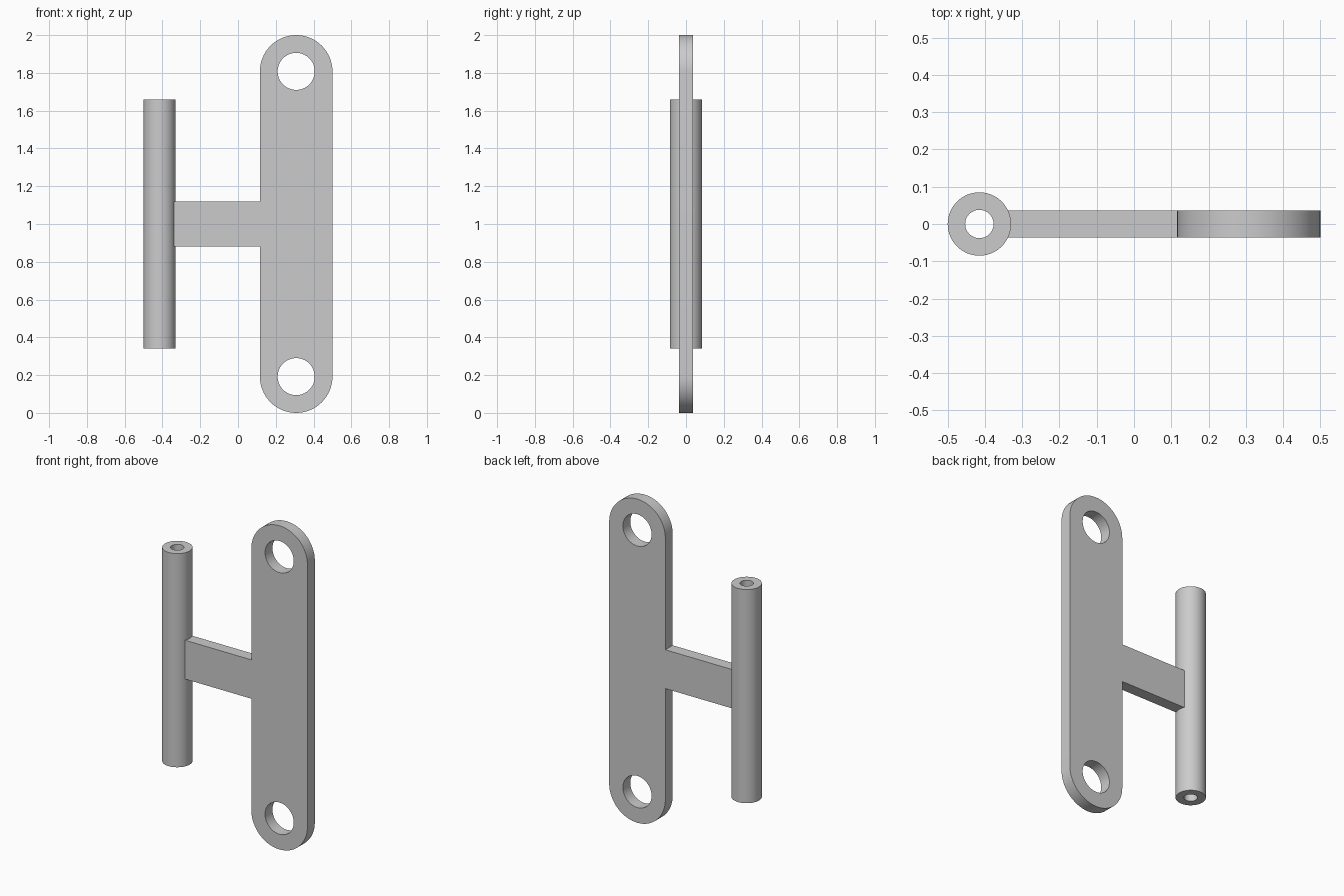
import bpy
import bmesh
from math import cos, sin, pi, radians
from mathutils import Vector

cube = bpy.data.objects.get("Cube")
if cube:
    bpy.data.objects.remove(cube)

# Main dimensions
PLATE_X, PLATE_R, HOLE_R = 0.308, 0.192, 0.098
HALF_THICK = 0.036
ARM_HALF, ARM_END = 0.12, -0.35
TUBE_X, TUBE_R, BORE_R, TUBE_HALF = -0.415, 0.085, 0.038, 0.66
MID_Z = 1.0
EYE_Z = (PLATE_R, 2 - PLATE_R)

grey = bpy.data.materials.new("plain_grey")
grey.use_nodes = True
grey.diffuse_color = (0.6, 0.6, 0.6, 1)
grey.node_tree.nodes["Principled BSDF"].inputs["Base Color"].default_value = grey.diffuse_color


def arc(cx, cy, r, start, end, steps):
    """Points along an arc, both ends included."""
    angles = [start + (end - start) * i / steps for i in range(steps + 1)]
    return [(cx + r * cos(a), cy + r * sin(a)) for a in angles]


def circle(cx, cy, r, steps=64):
    return arc(cx, cy, r, 0, 2 * pi, steps)[:-1]


def extrude_loops(name, loops, to_3d, direction):
    """Fill an outline with holes, then give it thickness."""
    bm = bmesh.new()
    for loop in loops:
        verts = [bm.verts.new(to_3d(u, v)) for u, v in loop]
        for a, b in zip(verts, verts[1:] + verts[:1]):
            bm.edges.new((a, b))
    bmesh.ops.triangle_fill(bm, edges=bm.edges[:], use_beauty=True)
    extruded = bmesh.ops.extrude_face_region(bm, geom=bm.faces[:], use_keep_orig=True)
    moved = [g for g in extruded["geom"] if isinstance(g, bmesh.types.BMVert)]
    bmesh.ops.translate(bm, verts=moved, vec=Vector(direction))
    bmesh.ops.recalc_face_normals(bm, faces=bm.faces[:])
    mesh = bpy.data.meshes.new(name)
    bm.to_mesh(mesh)
    bm.free()
    mesh.materials.append(grey)
    obj = bpy.data.objects.new(name, mesh)
    bpy.context.collection.objects.link(obj)
    bpy.ops.object.select_all(action="DESELECT")
    obj.select_set(True)
    bpy.context.view_layer.objects.active = obj
    bpy.ops.object.shade_smooth_by_angle(angle=radians(30))
    return obj


# Round-ended plate with two holes and the side arm, cut as one flat piece
left = PLATE_X - PLATE_R
outline = arc(PLATE_X, EYE_Z[0], PLATE_R, -pi, 0, 32)
outline += arc(PLATE_X, EYE_Z[1], PLATE_R, 0, pi, 32)
outline += [(left, MID_Z + ARM_HALF), (ARM_END, MID_Z + ARM_HALF),
            (ARM_END, MID_Z - ARM_HALF), (left, MID_Z - ARM_HALF)]
holes = [circle(PLATE_X, z, HOLE_R) for z in EYE_Z]
extrude_loops("link_plate_with_arm", [outline] + holes,
              lambda u, v: (u, -HALF_THICK, v), (0, 2 * HALF_THICK, 0))

# Hollow upright tube at the end of the arm
extrude_loops("hinge_tube", [circle(TUBE_X, 0, TUBE_R), circle(TUBE_X, 0, BORE_R)],
              lambda u, v: (u, v, MID_Z - TUBE_HALF), (0, 0, 2 * TUBE_HALF))
